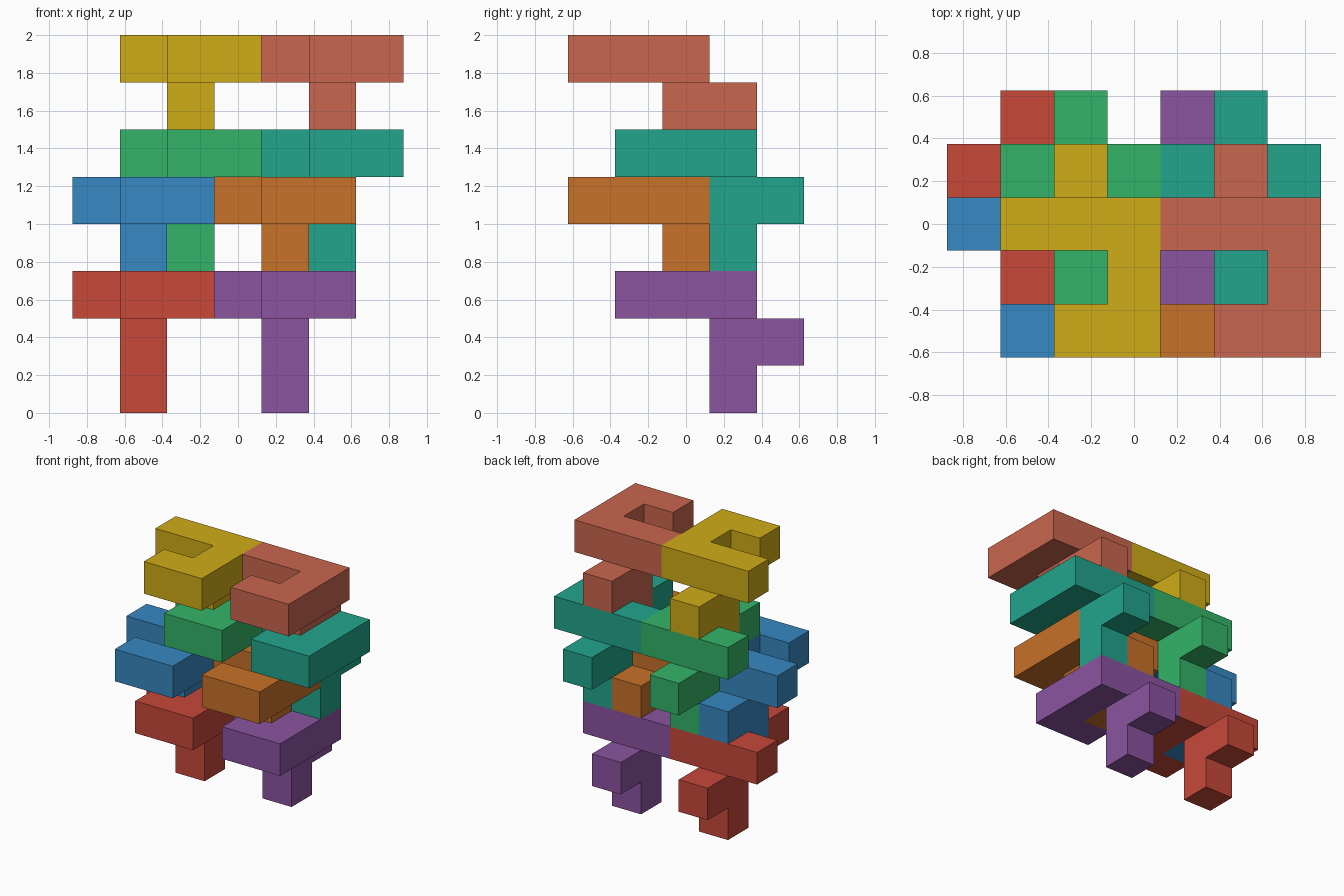
import bpy, bmesh
from mathutils import Vector

if "Cube" in bpy.data.objects:
    bpy.data.objects.remove(bpy.data.objects["Cube"])

U = 0.25  # cube size

# One puzzle piece, in cubes relative to the middle of the hook's back bar
HOOK = [(-1, 0, 0), (0, 0, 0), (1, 0, 0), (1, -1, 0), (1, -2, 0), (0, -2, 0)]
POST = [(0, 0, -1), (0, 1, -1), (0, 0, -2)]
CELLS = set(HOOK + POST)


def linear(hex_code):
    """Hex colour to a linear RGBA tuple."""
    vals = [int(hex_code[i:i + 2], 16) / 255 for i in (0, 2, 4)]
    return [v / 12.92 if v <= 0.04045 else ((v + 0.055) / 1.055) ** 2.4 for v in vals] + [1]


def piece_mesh(name):
    """Join the cubes into one closed skin without inner faces."""
    bm = bmesh.new()
    for cell in CELLS:
        for axis in range(3):
            for sign in (-1, 1):
                n = Vector((0, 0, 0))
                n[axis] = sign
                if tuple(int(a + b) for a, b in zip(cell, n)) in CELLS:
                    continue
                a = Vector((0, 0, 0))
                a[(axis + 1) % 3] = 1
                b = n.cross(a)
                mid = Vector(cell) + n / 2
                corners = [(-a - b), (a - b), (a + b), (b - a)]
                bm.faces.new([bm.verts.new((mid + c / 2) * U) for c in corners])
    bmesh.ops.remove_doubles(bm, verts=bm.verts, dist=0.001)
    bmesh.ops.dissolve_limit(bm, angle_limit=0.01, verts=bm.verts, edges=bm.edges)
    bmesh.ops.recalc_face_normals(bm, faces=bm.faces)
    mesh = bpy.data.meshes.new(name)
    bm.to_mesh(mesh)
    bm.free()
    return mesh


def add_piece(name, colour, x, y, z):
    obj = bpy.data.objects.new(name, piece_mesh(name))
    bpy.context.collection.objects.link(obj)
    obj.location = (x, y, z)
    mat = bpy.data.materials.new(name + "_paint")
    mat.diffuse_color = linear(colour)
    mat.use_nodes = True
    mat.node_tree.nodes["Principled BSDF"].inputs["Base Color"].default_value = mat.diffuse_color
    obj.data.materials.append(mat)


# Interlocked stack: hook position, then left and right column pieces
LEVELS = [
    (-0.5, 0.25, 0.625, ("red", "C8483A"), ("purple", "8B54A0")),
    (-0.5, 0.0, 1.125, ("blue", "3788C2"), ("orange", "C87128")),
    (-0.25, 0.25, 1.375, ("green", "34B468"), ("teal", "22A58C")),
    (-0.25, 0.0, 1.875, ("yellow", "CFAC18"), ("coral", "C9664E")),
]
for x, y, z, *pair in LEVELS:
    for col, (label, colour) in enumerate(pair):
        add_piece(label + "_hook_piece", colour, x + 3 * U * col, y, z)
